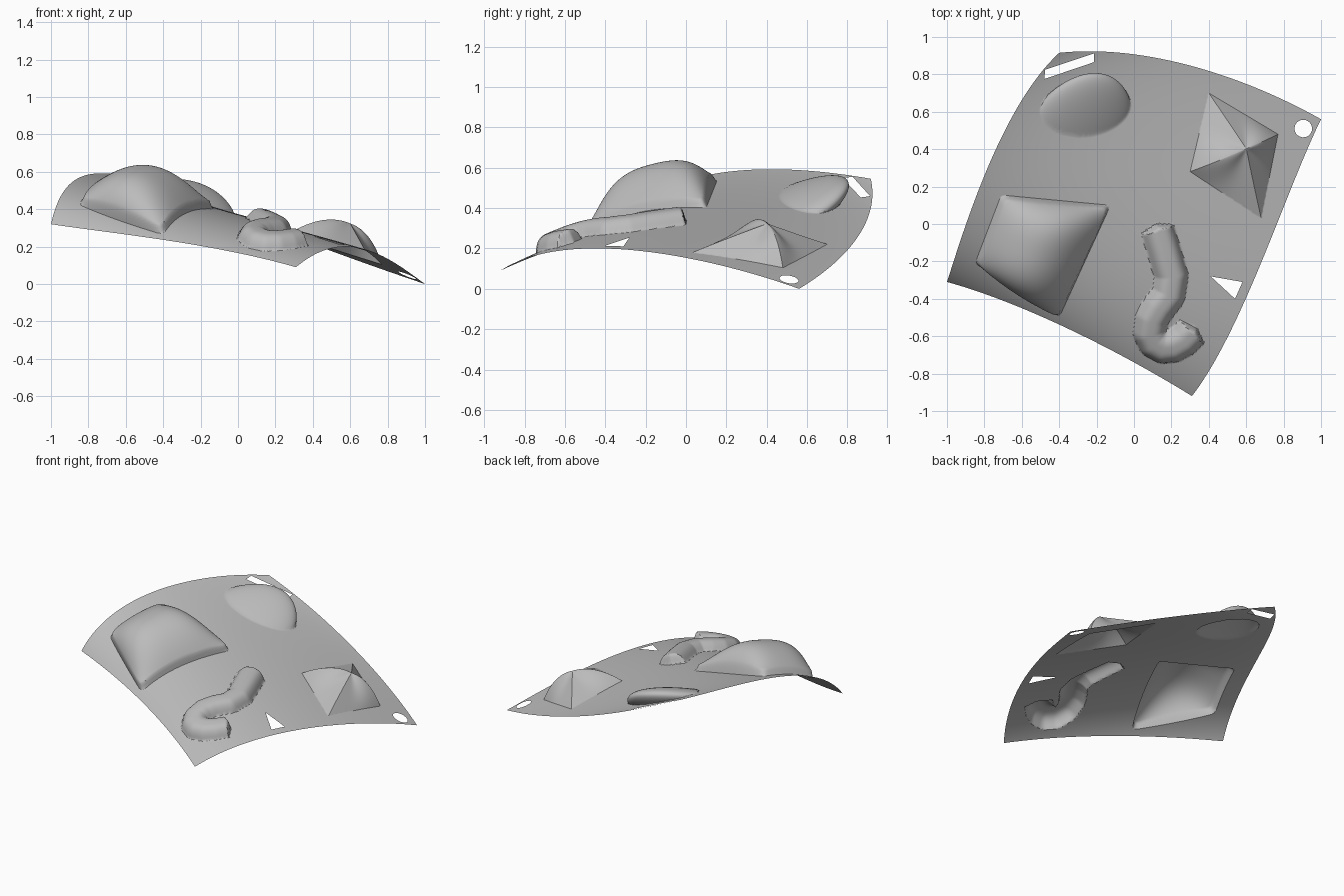
import bpy, bmesh, math
from mathutils import Vector

old = bpy.data.objects.get("Cube")
if old:
    bpy.data.objects.remove(old)

N = 220  # grid divisions of the sheet


def cubic(points):
    """Curve through four evenly spaced points."""
    pts = [Vector(p) for p in points]

    def at(t):
        out = Vector((0, 0, 0))
        for i, p in enumerate(pts):
            w = 1.0
            for j in range(4):
                if j != i:
                    w *= (3 * t - j) / (i - j)
            out += p * w
        return out
    return at


# Border curves of the bent sheet
front = cubic([(-1, -.31, .32), (-.6, -.45, .265), (-.15, -.66, .195), (.31, -.92, .09)])
back = cubic([(-.4, .915, .545), (.05, .9, .35), (.53, .775, .165), (1, .56, 0)])
left = cubic([(-1, -.31, .32), (-.88, .05, .55), (-.68, .52, .59), (-.4, .915, .545)])
right = cubic([(.31, -.92, .09), (.57, -.46, .2), (.8, .09, .135), (1, .56, 0)])


def sheet_point(u, v):
    ruled = front(u) * (1 - v) + back(u) * v + left(v) * (1 - u) + right(v) * u
    corners = ((front(0) * (1 - u) + front(1) * u) * (1 - v)
               + (back(0) * (1 - u) + back(1) * u) * v)
    return ruled - corners


def polygon(points):
    return [Vector(p) for p in points]


def edge_distances(p, poly):
    """Distance inside each edge of a counter-clockwise polygon."""
    out = []
    for a, b in zip(poly, poly[1:] + poly[:1]):
        e = (b - a).normalized()
        out.append(e.x * (p.y - a.y) - e.y * (p.x - a.x))
    return out


# Embossed shapes and openings, in plan
pillow = polygon([(-.85, -.21), (-.4, -.5), (-.125, .1), (-.71, .155)])
pyramid = polygon([(.3, .28), (.68, .03), (.77, .48), (.4, .7)])
apex = Vector((.555, .39))
triangle = polygon([(.41, -.28), (.54, -.4), (.58, -.31)])
slot = polygon([(-.48, .775), (-.215, .865), (-.215, .912), (-.475, .825)])
disc = [Vector((.905 + .047 * math.cos(a * math.pi / 12),
                .51 + .047 * math.sin(a * math.pi / 12))) for a in range(24)]
hook = polygon([(.125, -.03), (.165, -.16), (.2, -.28), (.185, -.38), (.13, -.45), (.095, -.51),
                (.085, -.58), (.11, -.63), (.155, -.655), (.21, -.65), (.265, -.62), (.31, -.575)])


def pillow_height(p):
    d = edge_distances(p, pillow)
    if min(d) <= 0:
        return 0
    soft = -.014 * math.log(sum(math.exp(-x / .014) for x in d))  # rounds the corners
    if soft <= 0:
        return 0
    a = (d[0] - d[2]) / (d[0] + d[2])
    b = (d[1] - d[3]) / (d[1] + d[3])
    lip = min(1, soft / .015) * .03
    return lip + .155 * (1 - abs(a) ** 3.5) ** .8 * (1 - b * b)


def pyramid_height(p):
    d = edge_distances(p, pyramid)
    if min(d) <= 0:
        return 0
    t = min(a / b for a, b in zip(d, edge_distances(apex, pyramid)))
    # the two ridges along this axis swell outwards
    axis = (pyramid[2] - pyramid[0]).normalized()
    swell = (p - apex).normalized().dot(axis) ** 4
    return .138 * t + .15 * swell * t * (1 - t)


def mound_height(p):
    q = p - Vector((-.26, .62))
    c, s = math.cos(.12), math.sin(.12)
    r = ((q.x * c + q.y * s) / .24) ** 2 + ((q.y * c - q.x * s) / .15) ** 2
    return (1 - r) ** .85 if r < 1 else 0


def hook_height(p):
    best = 9
    last = len(hook) - 2
    for i, (a, b) in enumerate(zip(hook, hook[1:])):
        e = b - a
        t = (p - a).dot(e) / e.dot(e)
        cap = max(-t if i == 0 else 0, t - 1 if i == last else 0, 0)
        if cap:  # blunt ends
            dist = (p - a - e * t).length + 3 * cap * e.length
        else:
            dist = (p - a - e * max(0, min(1, t))).length
        best = min(best, dist)
    r = best / .088
    return .068 * (1 - r ** 3) if r < 1 else 0


def cut_line(bm, a, b, poly, margin=.03):
    """Slice faces near a polygon along the vertical plane through a and b."""
    lo = Vector((min(p.x for p in poly) - margin, min(p.y for p in poly) - margin))
    hi = Vector((max(p.x for p in poly) + margin, max(p.y for p in poly) + margin))
    near = []
    for f in bm.faces:
        m = f.calc_center_median()
        if lo.x < m.x < hi.x and lo.y < m.y < hi.y:
            near.append(f)
    geom = near + list({e for f in near for e in f.edges}) + list({v for f in near for v in f.verts})
    bmesh.ops.bisect_plane(bm, geom=geom, dist=1e-5, plane_co=(a.x, a.y, 0),
                           plane_no=(b.y - a.y, a.x - b.x, 0))


# Plain bent sheet
bm = bmesh.new()
rows = [[bm.verts.new(sheet_point(i / N, j / N)) for i in range(N + 1)] for j in range(N + 1)]
for j in range(N):
    for i in range(N):
        bm.faces.new((rows[j][i], rows[j][i + 1], rows[j + 1][i + 1], rows[j + 1][i]))

# Crisp creases at the pyramid and pillow
for shape in (pyramid, pillow):
    for a, b in zip(shape, shape[1:] + shape[:1]):
        cut_line(bm, a, b, shape)
for corner in pyramid:
    cut_line(bm, apex, corner, pyramid)

# Openings
for shape in (triangle, slot, disc):
    for a, b in zip(shape, shape[1:] + shape[:1]):
        cut_line(bm, a, b, shape, .015)
    inside = [f for f in bm.faces
              if min(edge_distances(f.calc_center_median().xy, shape)) > 0]
    bmesh.ops.delete(bm, geom=inside, context='FACES')

# Raise the shapes along the sheet's normals; the mound leans over backwards
bm.normal_update()
lean = Vector((.05, .14, .085))
moves = []
for v in bm.verts:
    p = v.co.xy
    h = max(f(p) for f in (pillow_height, pyramid_height, hook_height))
    m = mound_height(p)
    if h > 0 or m > 0:
        moves.append((v, v.normal * h + lean * m))
for v, offset in moves:
    v.co += offset

mesh = bpy.data.meshes.new("embossed_sheet")
bm.to_mesh(mesh)
bm.free()
sheet = bpy.data.objects.new("embossed_sheet", mesh)
bpy.context.collection.objects.link(sheet)

# Single grey material
grey = bpy.data.materials.new("plain_grey")
grey.use_nodes = True
colour = (.5, .5, .5, 1)
grey.diffuse_color = colour
grey.node_tree.nodes["Principled BSDF"].inputs["Base Color"].default_value = colour
mesh.materials.append(grey)

bpy.context.view_layer.objects.active = sheet
sheet.select_set(True)
bpy.ops.object.shade_smooth_by_angle(angle=math.radians(35))
